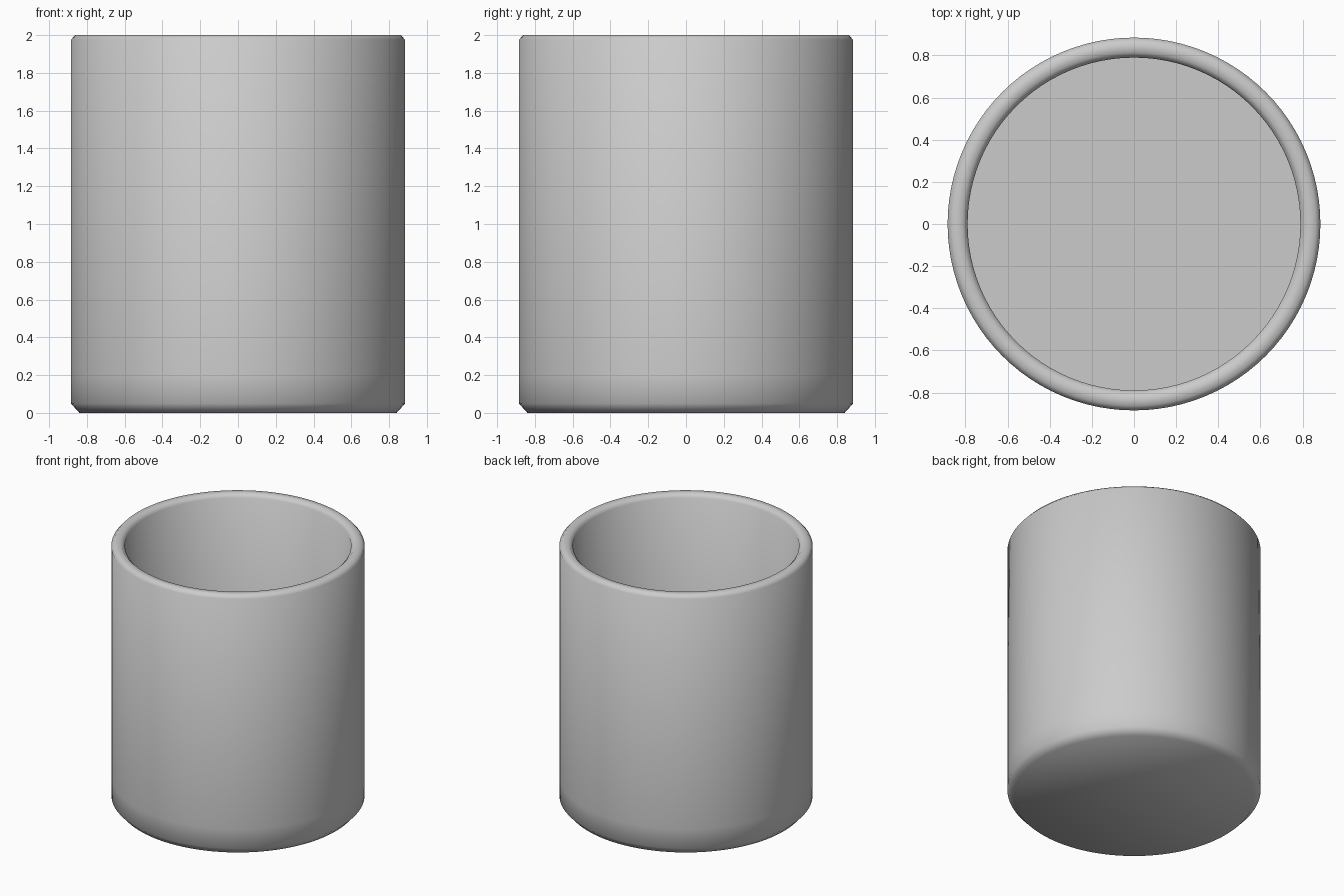
import bpy, bmesh, math

if "Cube" in bpy.data.objects:
    bpy.data.objects.remove(bpy.data.objects["Cube"])

SIDES = 96

# Half cross-section of the cup (radius, height), from the underside round to the inner floor
profile = [(0.84, 0.0), (0.885, 0.05), (0.885, 0.2), (0.885, 1.975), (0.862, 2.0),
           (0.815, 2.0), (0.79, 1.975), (0.79, 0.1)]

bm = bmesh.new()
rings = []
for r, z in profile:
    rings.append([bm.verts.new((r * math.cos(2 * math.pi * i / SIDES),
                                r * math.sin(2 * math.pi * i / SIDES), z))
                  for i in range(SIDES)])

# Walls and rim
for a, b in zip(rings, rings[1:]):
    for i in range(SIDES):
        j = (i + 1) % SIDES
        bm.faces.new((a[i], a[j], b[j], b[i]))

# Underside and inner floor
bm.faces.new(list(reversed(rings[0])))
bm.faces.new(rings[-1])
bm.normal_update()

mesh = bpy.data.meshes.new("cup")
bm.to_mesh(mesh)
bm.free()
cup = bpy.data.objects.new("cup", mesh)
bpy.context.collection.objects.link(cup)

# Soft chamfers, crisp inner floor corner
bpy.context.view_layer.objects.active = cup
cup.select_set(True)
bpy.ops.object.shade_smooth_by_angle(angle=math.radians(60))
